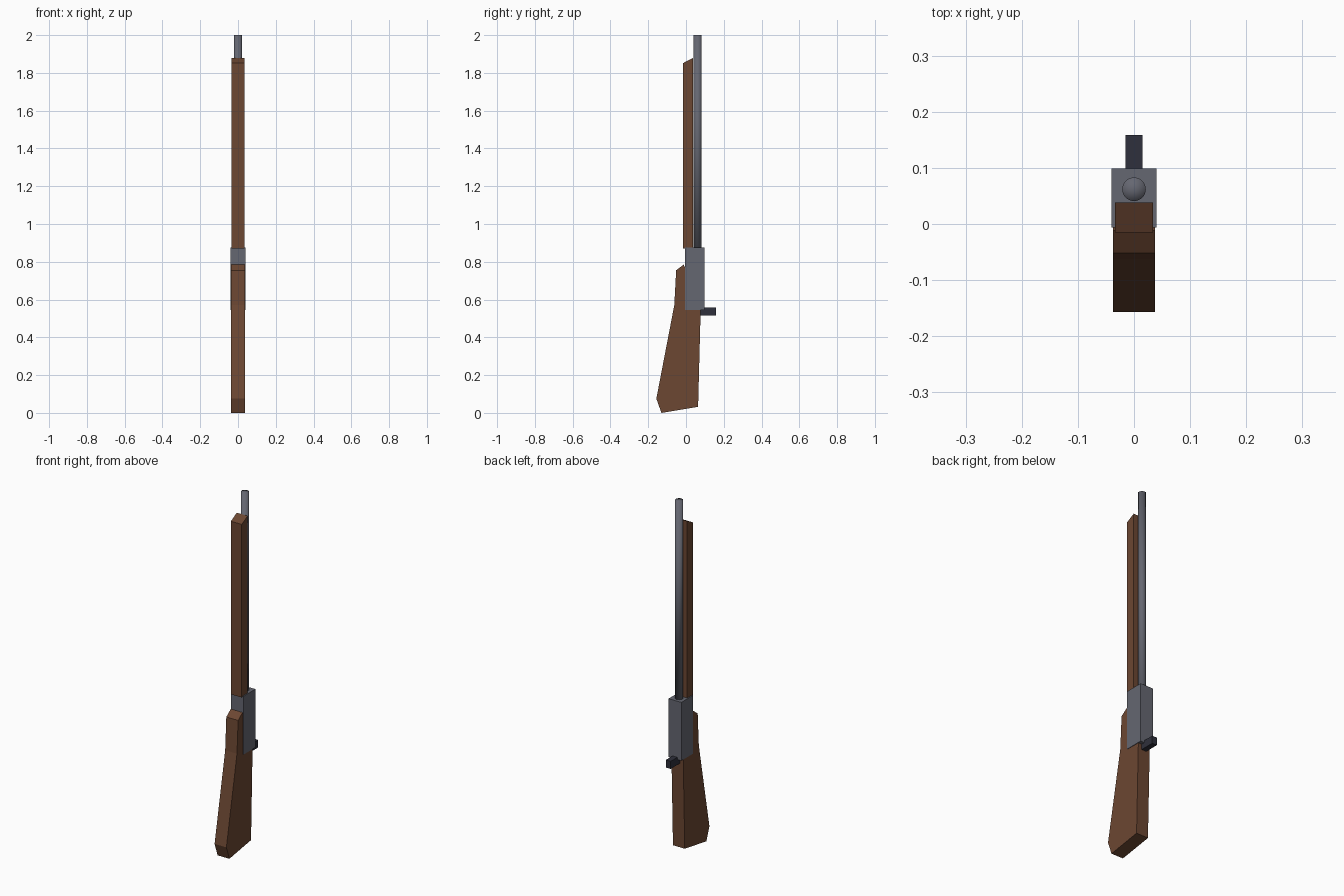
import bpy, bmesh

cube = bpy.data.objects.get("Cube")
if cube:
    bpy.data.objects.remove(cube, do_unlink=True)


def material(name, rgb):
    m = bpy.data.materials.new(name)
    m.use_nodes = True
    m.diffuse_color = (*rgb, 1)
    m.node_tree.nodes["Principled BSDF"].inputs["Base Color"].default_value = (*rgb, 1)
    return m


wood = material("brown wood", (0.15, 0.063, 0.032))
steel = material("grey steel", (0.13, 0.135, 0.165))
dark = material("dark steel", (0.028, 0.03, 0.045))


def finish(name, bm, mat, smooth=False):
    bmesh.ops.recalc_face_normals(bm, faces=bm.faces)
    for f in bm.faces:
        f.smooth = smooth
    mesh = bpy.data.meshes.new(name)
    bm.to_mesh(mesh)
    bm.free()
    mesh.materials.append(mat)
    obj = bpy.data.objects.new(name, mesh)
    bpy.context.collection.objects.link(obj)
    return obj


def slab(name, profile, half_width, mat):
    """Extrude a (y, z) side profile symmetrically across x."""
    bm = bmesh.new()
    face = bm.faces.new([bm.verts.new((-half_width, y, z)) for y, z in profile])
    ext = bmesh.ops.extrude_face_region(bm, geom=[face])
    moved = [v for v in ext["geom"] if isinstance(v, bmesh.types.BMVert)]
    bmesh.ops.translate(bm, verts=moved, vec=(2 * half_width, 0, 0))
    return finish(name, bm, mat)


def box(y0, y1, z0, z1):
    return [(y0, z0), (y1, z0), (y1, z1), (y0, z1)]


# Shoulder stock with angled butt and wrist
slab("stock", [(-0.13, 0), (0.064, 0.032), (0.078, 0.56), (-0.012, 0.785),
               (-0.052, 0.755), (-0.062, 0.57), (-0.157, 0.075)], 0.037, wood)

# Fore-end under the barrel, slanted at the tip
slab("fore_end", [(-0.015, 0.87), (0.038, 0.87), (0.038, 1.88), (-0.015, 1.852)],
     0.034, wood)

# Receiver block and hammer
slab("receiver", box(-0.006, 0.099, 0.545, 0.876), 0.04, steel)
slab("hammer", box(0.07, 0.159, 0.515, 0.558), 0.015, dark)

# Round barrel
bm = bmesh.new()
bmesh.ops.create_cone(bm, cap_ends=True, cap_tris=True, segments=32,
                      radius1=0.021, radius2=0.021, depth=1.14)
bmesh.ops.translate(bm, verts=bm.verts, vec=(0, 0.062, 1.43))
finish("barrel", bm, steel, smooth=True)
